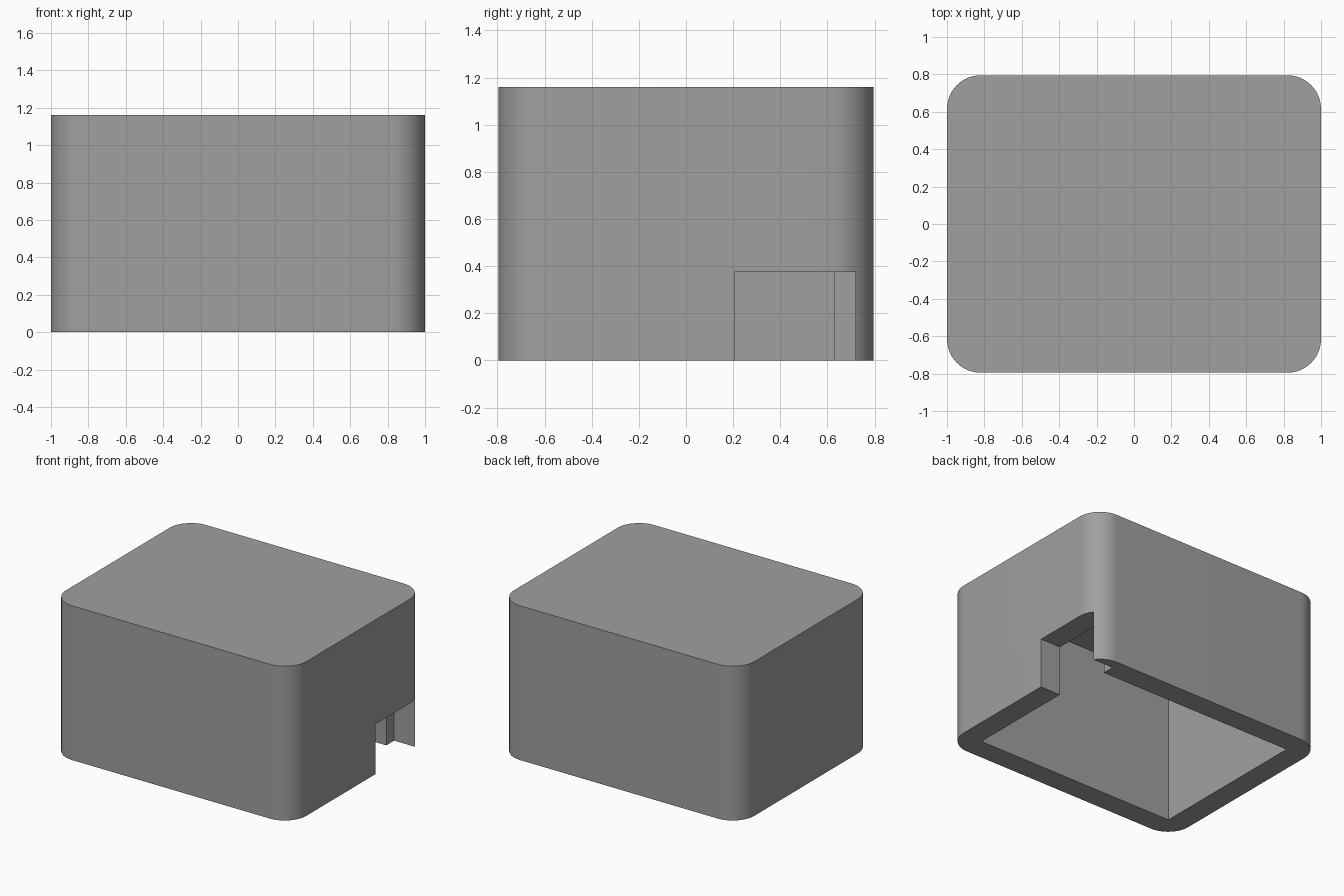
import bpy, bmesh, math

if "Cube" in bpy.data.objects:
    bpy.data.objects.remove(bpy.data.objects["Cube"])

W, D, H = 1.0, 0.795, 1.16      # half width, half depth, height
R = 0.18                        # corner radius
WALL, CEILING = 0.168, 1.076    # wall thickness, height of inner ceiling


def prism(name, outline, z0, z1):
    """Extrude a flat outline into a solid."""
    bm = bmesh.new()
    base = bm.faces.new([bm.verts.new((x, y, z0)) for x, y in outline])
    top = bmesh.ops.extrude_face_region(bm, geom=[base])["geom"]
    verts = [v for v in top if isinstance(v, bmesh.types.BMVert)]
    bmesh.ops.translate(bm, verts=verts, vec=(0, 0, z1 - z0))
    bmesh.ops.recalc_face_normals(bm, faces=bm.faces)
    mesh = bpy.data.meshes.new(name)
    bm.to_mesh(mesh)
    bm.free()
    obj = bpy.data.objects.new(name, mesh)
    bpy.context.collection.objects.link(obj)
    return obj


def rect(x0, x1, y0, y1):
    return [(x0, y0), (x1, y0), (x1, y1), (x0, y1)]


def rounded_rect(w, d, r, steps=16):
    points = []
    for i, (sx, sy) in enumerate([(1, 1), (-1, 1), (-1, -1), (1, -1)]):
        for k in range(steps + 1):
            a = math.pi / 2 * (i + k / steps)
            points.append((sx * (w - r) + r * math.cos(a),
                           sy * (d - r) + r * math.sin(a)))
    return points


grey = bpy.data.materials.new("grey")
grey.diffuse_color = (0.35, 0.35, 0.35, 1)
grey.use_nodes = True
grey.node_tree.nodes["Principled BSDF"].inputs["Base Color"].default_value = grey.diffuse_color

# Rounded cover body
cover = prism("cover", rounded_rect(W, D, R), 0, H)
cover.data.materials.append(grey)

# Square hollow open at the bottom, and the cable notch in the right wall
ix, iy = W - WALL, D - WALL
cutters = [
    prism("hollow_cutter", rect(-ix, ix, -iy, iy), -0.2, CEILING),
    prism("notch_cutter", rect(0.795, 1.2, 0.205, 0.72), -0.3, 0.375),
]
for cutter in cutters:
    cutter.data.materials.append(grey)
    mod = cover.modifiers.new(cutter.name, "BOOLEAN")
    mod.operation = "DIFFERENCE"
    mod.solver = "EXACT"
    mod.object = cutter

# Apply the cuts and remove the helpers
bpy.context.view_layer.objects.active = cover
cover.select_set(True)
for cutter in cutters:
    bpy.ops.object.modifier_apply(modifier=cutter.name)
for cutter in cutters:
    bpy.data.objects.remove(cutter)

bpy.ops.object.shade_smooth_by_angle(angle=math.radians(30))
